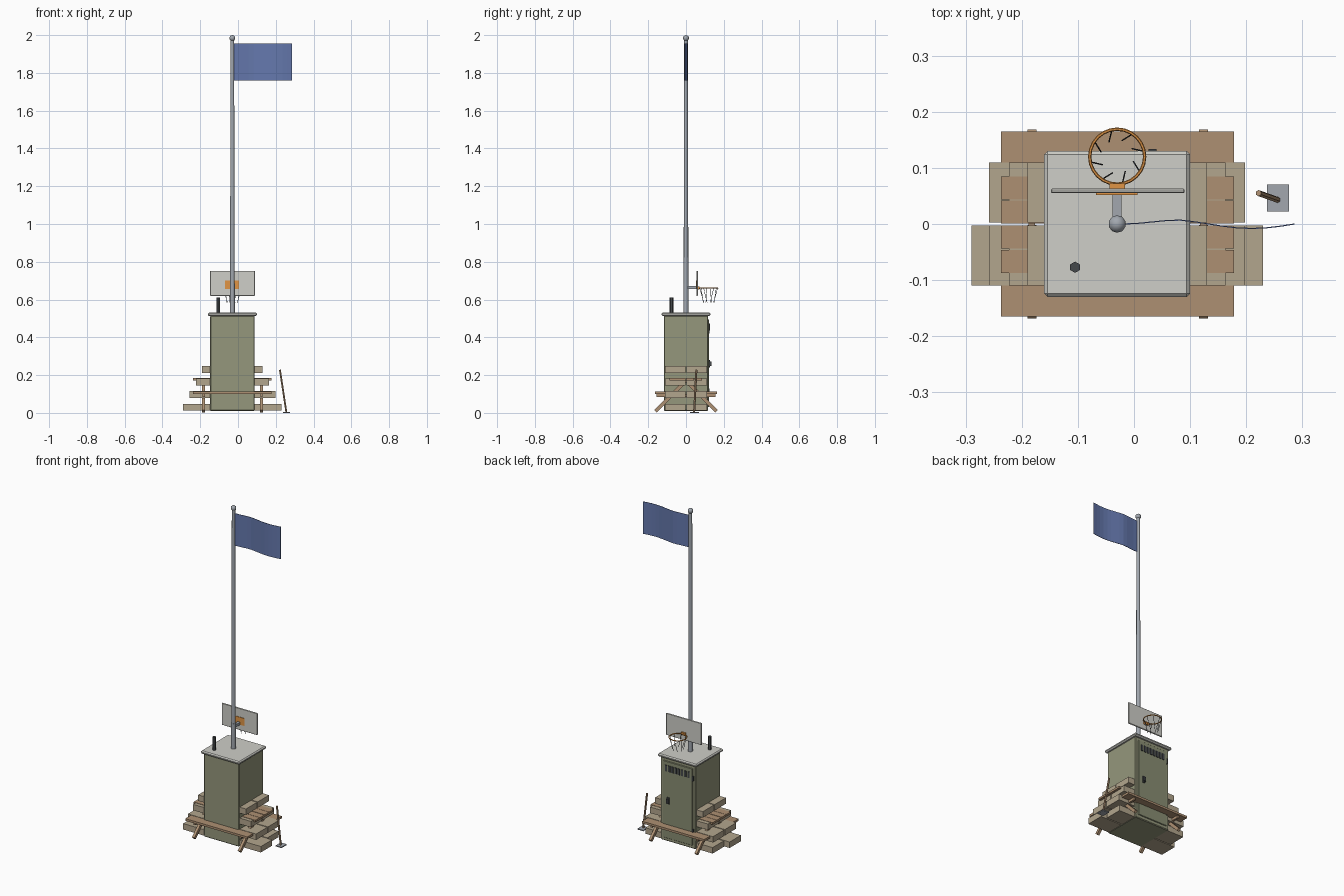
import bpy, bmesh, math
from mathutils import Vector

if "Cube" in bpy.data.objects:
    bpy.data.objects.remove(bpy.data.objects["Cube"])


def material(name, rgb):
    m = bpy.data.materials.new(name)
    m.diffuse_color = (*rgb, 1)
    m.use_nodes = True
    m.node_tree.nodes["Principled BSDF"].inputs["Base Color"].default_value = m.diffuse_color
    return m


OLIVE = material("olive_paint", (0.30, 0.31, 0.20))
DOOR = material("door_paint", (0.25, 0.27, 0.17))
LID = material("pale_lid", (0.62, 0.62, 0.58))
WOOD = material("plank_wood", (0.42, 0.28, 0.17))
BLOCK = material("step_wood", (0.45, 0.38, 0.27))
STEEL = material("steel", (0.36, 0.39, 0.43))
DARK = material("dark_metal", (0.06, 0.065, 0.07))
ORANGE = material("orange_rim", (0.75, 0.30, 0.06))
BLUE = material("flag_cloth", (0.13, 0.19, 0.42))


def finish(name, bm, mat, bevel=0, smooth=False):
    me = bpy.data.meshes.new(name)
    bmesh.ops.recalc_face_normals(bm, faces=bm.faces)
    bm.to_mesh(me)
    bm.free()
    ob = bpy.data.objects.new(name, me)
    bpy.context.collection.objects.link(ob)
    me.materials.append(mat)
    if bevel:
        b = ob.modifiers.new("bevel", "BEVEL")
        b.width, b.segments = bevel, 1
    if smooth:
        bpy.context.view_layer.objects.active = ob
        ob.select_set(True)
        bpy.ops.object.shade_smooth_by_angle(angle=math.radians(50))
        ob.select_set(False)
    return ob


def box(name, x, y, z, mat, bevel=0):
    bm = bmesh.new()
    bmesh.ops.create_cube(bm, size=1)
    for v in bm.verts:
        for i, (lo, hi) in enumerate((x, y, z)):
            v.co[i] = hi if v.co[i] > 0 else lo
    return finish(name, bm, mat, bevel)


def rod(name, a, b, r, mat, sides=8, r2=None):
    a, b = Vector(a), Vector(b)
    bm = bmesh.new()
    bmesh.ops.create_cone(bm, cap_ends=True, segments=sides, radius1=r,
                          radius2=r if r2 is None else r2, depth=(b - a).length)
    ob = finish(name, bm, mat, smooth=sides > 8)
    ob.location = (a + b) / 2
    ob.rotation_mode = "QUATERNION"
    ob.rotation_quaternion = Vector((0, 0, 1)).rotation_difference(b - a)
    return ob


def bar_yz(name, x, a, b, thick, mat):
    # rectangular bar leaning in the y-z plane
    ax = Vector((0, b[0] - a[0], b[1] - a[1]))
    n = Vector((0, -ax.z, ax.y)).normalized() * thick / 2
    bm = bmesh.new()
    rings = []
    for xx in x:
        p, q = Vector((xx, *a)), Vector((xx, *b))
        rings.append([bm.verts.new(c) for c in (p - n, p + n, q + n, q - n)])
    bm.faces.new(rings[0])
    bm.faces.new(rings[1])
    for i in range(4):
        j = (i + 1) % 4
        bm.faces.new((rings[0][i], rings[0][j], rings[1][j], rings[1][i]))
    return finish(name, bm, mat)


CX = -0.03  # shared centre line of cabinet and pole

# cabinet, lid and vent pipe
box("cabinet", (-0.147, 0.088), (-0.117, 0.117), (0.01, 0.515), OLIVE, 0.004)
box("lid", (-0.16, 0.10), (-0.13, 0.13), (0.513, 0.531), LID, 0.006)
rod("vent_pipe", (-0.105, -0.077, 0.53), (-0.105, -0.077, 0.61), 0.01, DARK, 6)

# door on the back, with louvre and handle
box("door", (-0.128, 0.069), (0.115, 0.122), (0.03, 0.495), DOOR, 0.002)
for i in range(8):
    x = -0.11 + i * 0.0215
    box("louvre_slot", (x, x + 0.013), (0.12, 0.126), (0.435, 0.472), DARK)
box("handle_plate", (0.024, 0.042), (0.12, 0.126), (0.24, 0.28), DARK)
box("handle", (0.026, 0.040), (0.125, 0.134), (0.247, 0.272), DARK)
for z in (0.1, 0.42):
    box("hinge", (-0.134, -0.126), (0.115, 0.125), (z, z + 0.03), DARK)

# flagpole
rod("pole_sleeve", (CX, 0, 0.525), (CX, 0, 0.685), 0.0135, STEEL, 10)
rod("flagpole", (CX, 0, 0.68), (CX, 0, 1.975), 0.0125, STEEL, 10, 0.010)
bm = bmesh.new()
bmesh.ops.create_uvsphere(bm, u_segments=10, v_segments=7, radius=0.016)
ball = finish("pole_ball", bm, STEEL, smooth=True)
ball.location = (CX, 0, 1.984)

# waving flag
bm = bmesh.new()
cols = []
for i in range(13):
    t = i / 12
    y = 0.008 * math.sin(t * math.tau) * min(1, t * 3)
    cols.append([bm.verts.new((-0.02 + 0.306 * t, y, z)) for z in (1.76, 1.955)])
for a, b in zip(cols, cols[1:]):
    bm.faces.new((a[0], b[0], b[1], a[1]))
flag = finish("flag", bm, BLUE)
s = flag.modifiers.new("thickness", "SOLIDIFY")
s.thickness, s.offset = 0.002, 0

# hoop: board, bracket, ring and net
box("backboard", (-0.148, 0.09), (0.055, 0.063), (0.62, 0.752), LID, 0.002)
box("back_plate", (-0.068, 0.006), (0.052, 0.056), (0.655, 0.70), ORANGE)
box("bracket_arm", (CX - 0.008, CX + 0.008), (0, 0.055), (0.655, 0.671), STEEL)
box("rim_mount", (CX - 0.014, CX + 0.014), (0.062, 0.072), (0.652, 0.668), ORANGE)
bpy.ops.mesh.primitive_torus_add(major_segments=24, minor_segments=6,
                                 major_radius=0.049, minor_radius=0.003,
                                 location=(CX, 0.12, 0.66))
rim = bpy.context.object
rim.name = "hoop_rim"
rim.data.materials.append(ORANGE)
for i in range(8):
    a = math.tau * i / 8 + 0.2
    b = a + 0.3
    rod("net_cord", (CX + 0.048 * math.cos(a), 0.12 + 0.048 * math.sin(a), 0.66),
        (CX + 0.03 * math.cos(b), 0.12 + 0.03 * math.sin(b), 0.585), 0.0013, DARK, 5)

# stacked timber steps, stepping in on both ends
TIERS = [(0.012, 0.26, 0.225), (0.079, 0.228, 0.228),
         (0.146, 0.193, 0.193), (0.212, 0.16, 0.16)]
for z, front, back in TIERS:
    box("front_step", (CX - front, CX + front), (-0.11, -0.003), (z, z + 0.036), BLOCK)
    box("back_step", (CX - back, CX + back), (0.003, 0.11), (z, z + 0.036), BLOCK)

# picnic table: top planks, seats and splayed legs
TX = (-0.237, 0.178)
for y in (-0.087, -0.044, 0.001, 0.044):
    box("table_plank", TX, (y, y + 0.041), (0.172, 0.184), WOOD)
for s in (-1, 1):
    box("bench_seat", TX, tuple(sorted((s * 0.11, s * 0.165))), (0.1, 0.113), WOOD)
for x in (-0.182, 0.124):
    box("seat_bearer", (x - 0.006, x + 0.006), (-0.155, 0.155), (0.085, 0.1), WOOD)
    box("top_bearer", (x - 0.006, x + 0.006), (-0.08, 0.08), (0.160, 0.172), WOOD)
    for s in (-1, 1):
        bar_yz("table_leg", (x - 0.008, x + 0.008), (s * 0.162, 0.008),
               (s * 0.008, 0.162), 0.018, WOOD)

# leaning long-handled tool
box("tool_blade", (0.237, 0.276), (0.022, 0.07), (0.0, 0.006), STEEL)
rod("tool_handle", (0.256, 0.043, 0.003), (0.222, 0.055, 0.228), 0.0055, WOOD, 6)
